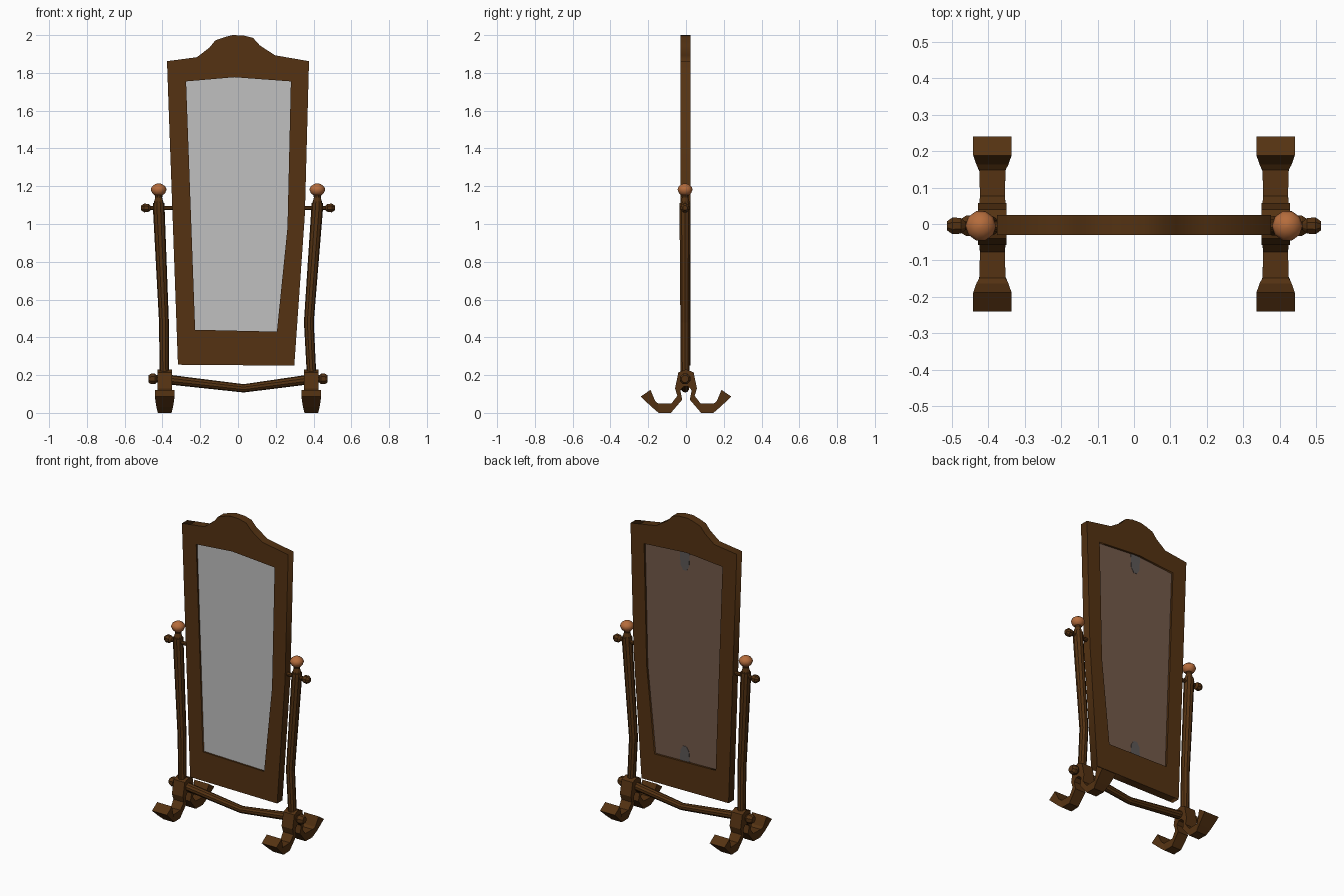
import bpy, bmesh, math
from mathutils import Vector

if "Cube" in bpy.data.objects:
    bpy.data.objects.remove(bpy.data.objects["Cube"])


def material(name, rgb):
    m = bpy.data.materials.new(name)
    m.diffuse_color = (*rgb, 1)
    m.use_nodes = True
    m.node_tree.nodes["Principled BSDF"].inputs["Base Color"].default_value = m.diffuse_color
    return m


WOOD = material("dark wood", (0.089, 0.032, 0.006))
COPPER = material("copper", (0.46, 0.15, 0.045))
GLASS = material("mirror grey", (0.53, 0.53, 0.53))
PANEL = material("grey brown", (0.17, 0.10, 0.068))
SPOT = material("dark grey", (0.11, 0.097, 0.094))


def skin(name, rings, mat, smooth=False):
    """Join a list of equal-length point rings into a capped solid."""
    bm = bmesh.new()
    loops = [[bm.verts.new(p) for p in ring] for ring in rings]
    n = len(loops[0])
    for a, b in zip(loops, loops[1:]):
        for i in range(n):
            j = (i + 1) % n
            bm.faces.new((a[i], a[j], b[j], b[i]))
    bm.faces.new(loops[0])
    bm.faces.new(loops[-1])
    bmesh.ops.recalc_face_normals(bm, faces=bm.faces)
    for f in bm.faces:
        f.smooth = smooth
    me = bpy.data.meshes.new(name)
    bm.to_mesh(me)
    bm.free()
    me.materials.append(mat)
    ob = bpy.data.objects.new(name, me)
    bpy.context.collection.objects.link(ob)
    return ob


def turned(name, pts, mat, sides=10, smooth=False):
    """Turned part along a path in the xz plane; pts are (x, z, radius)."""
    c = [Vector((x, 0, z)) for x, z, r in pts]
    rings = []
    for i, (x, z, r) in enumerate(pts):
        t = (c[min(i + 1, len(c) - 1)] - c[max(i - 1, 0)]).normalized()
        u = Vector((0, 1, 0))
        v = t.cross(u)
        rings.append([c[i] + Y0 + r * (u * math.cos(a) + v * math.sin(a))
                      for a in (2 * math.pi * (k + 0.5) / sides for k in range(sides))])
    return skin(name, rings, mat, smooth)


def plate(name, outlines, y0, y1, mat):
    """Flat plate in the xz plane between two depths; extra outlines are holes."""
    cu = bpy.data.curves.new(name, 'CURVE')
    cu.dimensions = '2D'
    cu.fill_mode = 'BOTH'
    cu.extrude = (y1 - y0) / 2
    for pts in outlines:
        sp = cu.splines.new('POLY')
        sp.points.add(len(pts) - 1)
        for p, (x, z) in zip(sp.points, pts):
            p.co = (x, z, 0, 1)
        sp.use_cyclic_u = True
    cu.materials.append(mat)
    ob = bpy.data.objects.new(name, cu)
    bpy.context.collection.objects.link(ob)
    ob.rotation_euler = (math.pi / 2, 0, 0)
    ob.location = (0, (y0 + y1) / 2, 0)
    bpy.ops.object.select_all(action='DESELECT')
    ob.select_set(True)
    bpy.context.view_layer.objects.active = ob
    bpy.ops.object.convert(target='MESH')
    return ob


Y0 = Vector((0, -0.005, 0))

# Mirror frame with crest, and its opening
outer = [(-0.318, 0.255), (-0.376, 1.862), (-0.217, 1.883), (-0.15, 1.935), (-0.12, 1.972),
         (-0.075, 1.988), (-0.03, 2.0), (0.03, 1.998), (0.08, 1.985), (0.116, 1.945),
         (0.196, 1.893), (0.376, 1.862), (0.354, 1.05), (0.298, 0.25)]
inner = [(-0.227, 0.44), (-0.275, 1.755), (-0.02, 1.777), (0.28, 1.755), (0.262, 0.98),
         (0.206, 0.43)]
plate("mirror_frame", [outer, inner], -0.03, 0.024, WOOD)

# Glass and backing, slightly tucked into the frame
cx, cz = 0.0, 1.1
big = [(cx + (x - cx) * 1.02, cz + (z - cz) * 1.01) for x, z in inner]
plate("mirror_glass", [big], -0.019, -0.009, GLASS)
plate("back_panel", [big], -0.009, 0.011, PANEL)

# Dark patches on the back, top and bottom
for name, z_edge, z_tip in (("upper_patch", 1.775, 1.655), ("lower_patch", 0.43, 0.53)):
    s = 1 if z_tip > z_edge else -1
    plate(name, [[(-0.035, z_edge), (0.035, z_edge), (0.03, z_tip - s * 0.03), (0.012, z_tip),
                  (-0.012, z_tip), (-0.03, z_tip - s * 0.03)]], 0.010, 0.013, SPOT)

# Leg stations: upper (y, z), lower (y, z), half width
half = [((0.04, 0.215), (0.012, 0.14), 0.039),
        ((0.058, 0.13), (0.03, 0.12), 0.039),
        ((0.046, 0.09), (0.02, 0.07), 0.037),
        ((0.077, 0.05), (0.08, 0.0), 0.034),
        ((0.148, 0.05), (0.145, 0.0), 0.036),
        ((0.163, 0.062), (0.18, 0.03), 0.044),
        ((0.188, 0.122), (0.24, 0.086), 0.0525)]
back = [((-a[0], a[1]), (-b[0], b[1]), w) for a, b, w in reversed(half)]
stations = back + [((0, 0.23), (0, 0.14), 0.039)] + half

for s, side in ((-1, "left"), (1, "right")):
    # Scrolled double leg
    x = 0.388 * s
    skin(side + "_leg", [[(x - w, *a), (x + w, *a), (x + w, *b), (x - w, *b)]
                         for a, b, w in stations], WOOD)

    # Bent post and the neck above it
    kink = -0.392 if s < 0 else 0.375
    top = 0.42 * s
    turned(side + "_post", [(0.39 * s, 0.19, 0.025), (kink, 0.48, 0.026),
                            (top, 1.095, 0.031), (top, 1.112, 0.03)], WOOD)
    turned(side + "_neck", [(top, 1.10, 0.027), (top, 1.12, 0.024), (top, 1.14, 0.018),
                            (top, 1.165, 0.024)], WOOD)

    # Copper finial
    turned(side + "_finial", [(top, 1.15, 0.018), (top, 1.163, 0.034), (top, 1.182, 0.042),
                              (top, 1.198, 0.036), (top, 1.21, 0.02), (top, 1.215, 0.006)],
           COPPER, smooth=True)

    # Pivot pin and its knob
    turned(side + "_pivot_pin", [(0.34 * s, 1.085, 0.012), (0.48 * s, 1.085, 0.012)], WOOD, 8)
    turned(side + "_pivot_knob", [(s * a, 1.085, r) for a, r in
                                  ((0.462, 0.012), (0.474, 0.023), (0.497, 0.025),
                                   (0.513, 0.013))], WOOD, 8)

    # Knob at the end of the stretcher
    turned(side + "_stretcher_knob", [(s * a, 0.18, r) for a, r in
                                      ((0.41, 0.02), (0.432, 0.022), (0.44, 0.03),
                                       (0.46, 0.03), (0.475, 0.02))], WOOD, 8)

# Sagging stretcher between the legs
turned("stretcher", [(-0.40, 0.18, 0.026), (0.03, 0.13, 0.022), (0.40, 0.18, 0.026)], WOOD)
